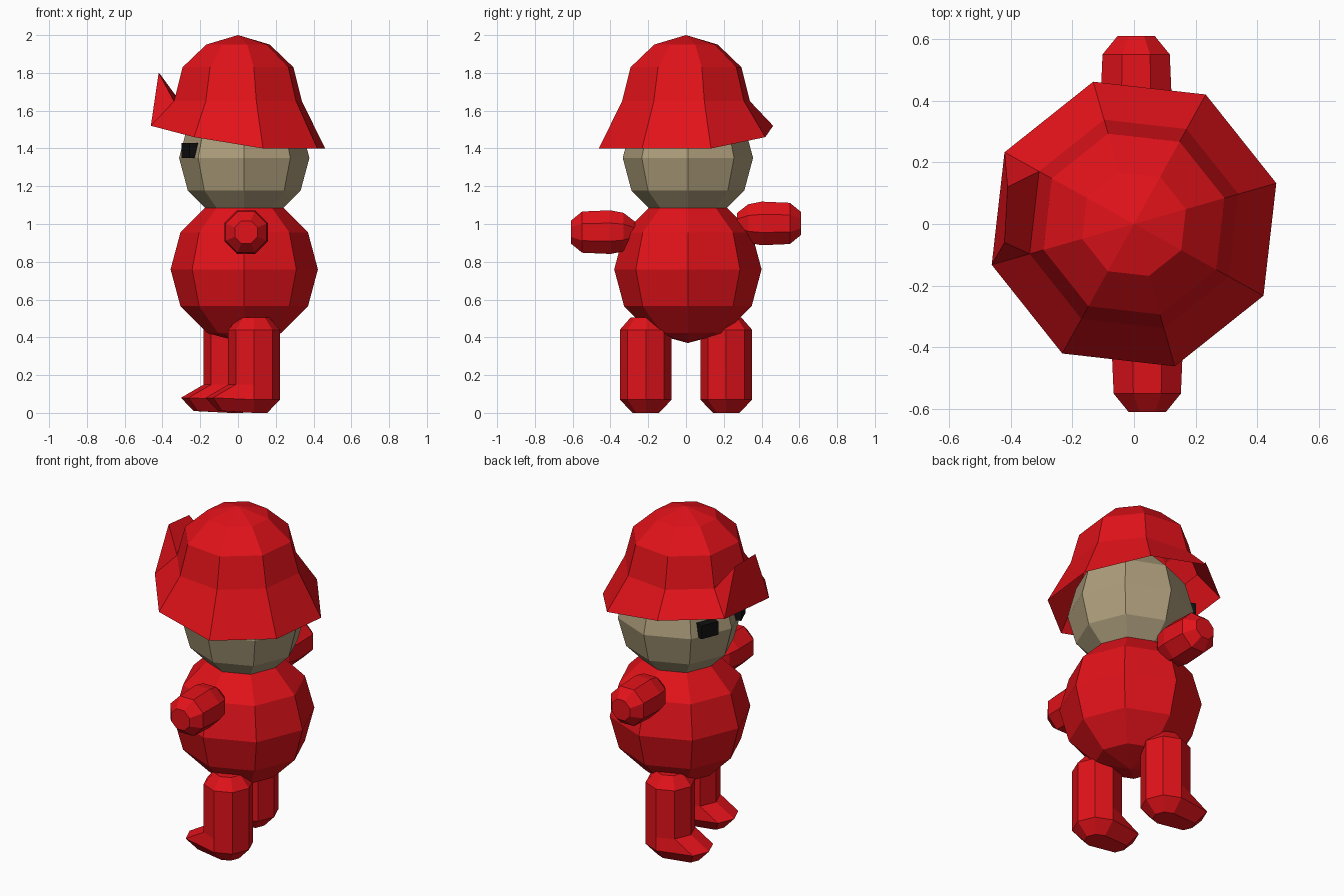
import bpy, bmesh
from math import sin, cos, pi, radians
from mathutils import Matrix

if "Cube" in bpy.data.objects:
    bpy.data.objects.remove(bpy.data.objects["Cube"])


def material(name, rgb):
    m = bpy.data.materials.new(name)
    m.diffuse_color = (*rgb, 1)
    m.use_nodes = True
    m.node_tree.nodes["Principled BSDF"].inputs["Base Color"].default_value = m.diffuse_color
    return m


RED = material("red", (0.75, 0.006, 0.01))
TAN = material("tan", (0.42, 0.34, 0.20))
BLACK = material("black", (0.005, 0.005, 0.005))


def finish(bm, name, mat, matrix=Matrix()):
    bm.transform(matrix)
    me = bpy.data.meshes.new(name)
    bm.to_mesh(me)
    bm.free()
    me.materials.append(mat)
    ob = bpy.data.objects.new(name, me)
    bpy.context.collection.objects.link(ob)
    return ob


def lathe(profile, phase=0, cap_start=True, cap_end=True, n=8):
    """Stack of n-sided rings around z, bottom to top; returns bmesh and rings."""
    bm = bmesh.new()
    rings = [[bm.verts.new((r * cos(phase + 2 * pi * i / n),
                            r * sin(phase + 2 * pi * i / n), z))
              for i in range(n)] for r, z in profile]
    for a, b in zip(rings, rings[1:]):
        for i in range(n):
            j = (i + 1) % n
            bm.faces.new((a[i], a[j], b[j], b[i]))
    if cap_start:
        bm.faces.new(rings[0][::-1])
    if cap_end:
        bm.faces.new(rings[-1])
    return bm, rings


# Body and head: eight-sided spheres
for name, r, z, mat in (("body", 0.39, 0.76, RED), ("head", 0.345, 1.35, TAN)):
    bm = bmesh.new()
    bmesh.ops.create_uvsphere(bm, u_segments=8, v_segments=6, radius=r)
    finish(bm, name, mat, Matrix.Translation((0.033, 0.01, z)))

# Hat: open bell whose brim lifts towards the face (-x)
bm, rings = lathe([(0.48, 1.40), (0.352, 1.65), (0.305, 1.83), (0.175, 1.95)],
                  phase=radians(16), cap_start=False, cap_end=False)
top = bm.verts.new((0, 0, 2.0))
for i in range(8):
    bm.faces.new((rings[-1][i], rings[-1][(i + 1) % 8], top))
brim, band = rings[0], rings[1]
for i, z in {1: 1.46, 2: 1.52, 3: 1.52, 4: 1.52, 5: 1.46}.items():
    brim[i].co.z = z
# Turned-up flap at the front of the brim
t1 = bm.verts.new((-0.41, 0.12, 1.79))
t2 = bm.verts.new((-0.42, -0.06, 1.80))
old = [f for f in bm.faces if all(v in f.verts for v in (brim[3], brim[4], band[3]))]
bmesh.ops.delete(bm, geom=old, context='FACES_ONLY')
bm.faces.new((brim[3], brim[4], t2, t1))
bm.faces.new((t1, t2, band[4], band[3]))
bm.faces.new((brim[3], t1, band[3]))
bm.faces.new((brim[4], band[4], t2))
bmesh.ops.recalc_face_normals(bm, faces=bm.faces[:])
finish(bm, "hat", RED)

for side, label in ((-1, "right"), (1, "left")):
    # Eye: small plate lying on the face panel
    bm = bmesh.new()
    bmesh.ops.create_cube(bm, size=1)
    finish(bm, label + "_eye", BLACK,
           Matrix.Translation((-0.255, 0.01 + side * 0.15, 1.39))
           @ Matrix.Rotation(-side * radians(22.5), 4, 'Z')
           @ Matrix.Diagonal((0.05, 0.11, 0.08, 1)))

    # Arm: stubby capsule pointing sideways
    bm, _ = lathe([(0.06, 0.27), (0.11, 0.33), (0.125, 0.40),
                   (0.118, 0.55), (0.065, 0.61)], phase=pi / 8)
    finish(bm, label + "_arm", RED,
           Matrix.Translation((0.025 - side * 0.018, 0, 0.98 + side * 0.023))
           @ Matrix.Rotation(-side * pi / 2, 4, 'X'))

    # Leg with the toe pulled forward from the lowest rings
    bm, rings = lathe([(0.07, 0.01), (0.137, 0.08), (0.137, 0.16),
                       (0.137, 0.45), (0.08, 0.515)])
    for ring in rings[:2]:
        for v in ring[3:6]:
            v.co.x -= 0.12
            v.co.z += 0.01
    finish(bm, label + "_leg", RED,
           Matrix.Translation((0.02 - side * 0.065, side * 0.213, -0.01)))
